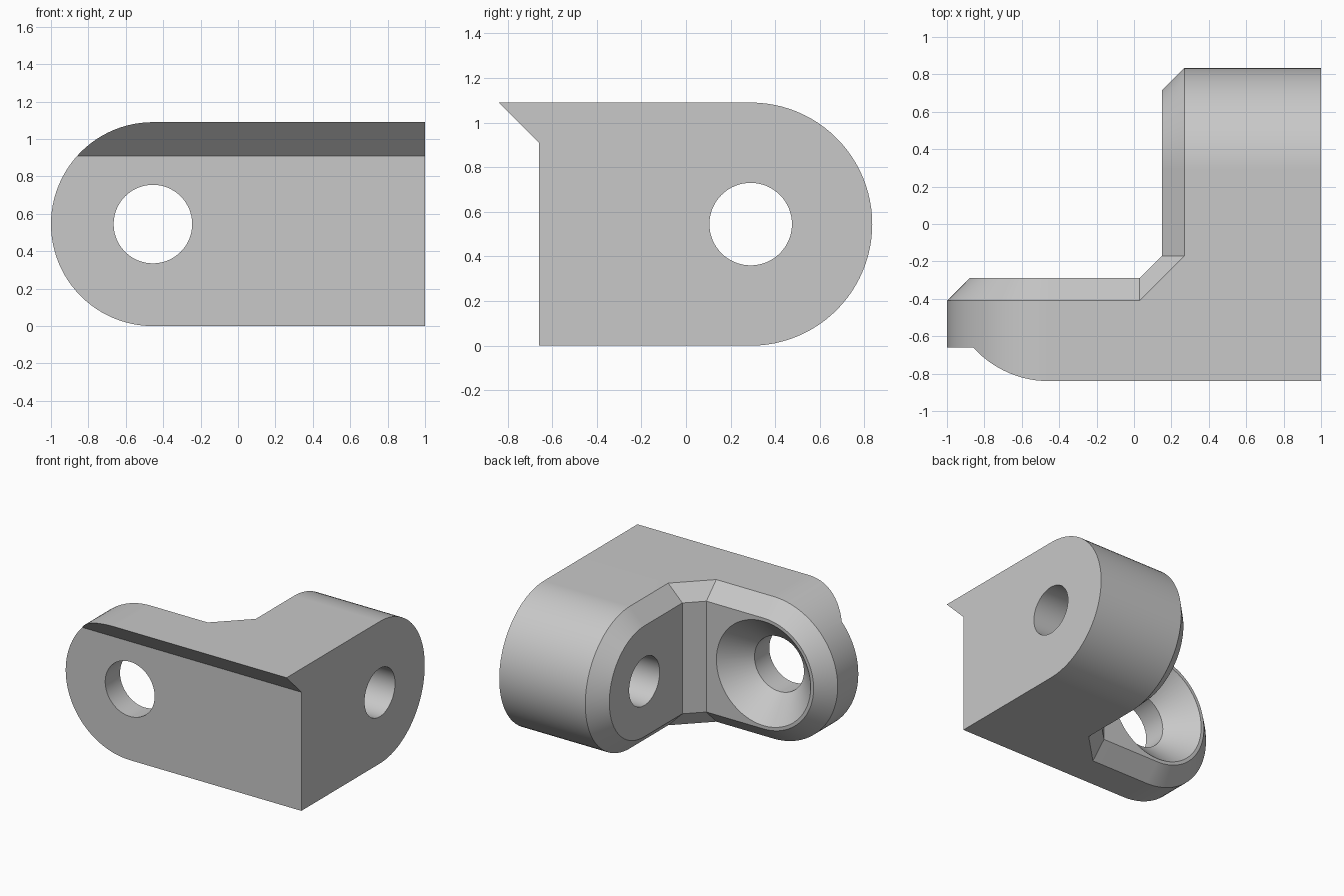
import bpy, bmesh, math
from mathutils import Vector

HEIGHT, RADIUS, BEVEL = 1.09, 0.545, 0.12
ARC = 48

cube = bpy.data.objects.get("Cube")
if cube:
    bpy.data.objects.remove(cube, do_unlink=True)

grey = bpy.data.materials.new("plain grey")
grey.use_nodes = True
colour = (0.58, 0.58, 0.58, 1)
grey.diffuse_color = colour
grey.node_tree.nodes["Principled BSDF"].inputs["Base Color"].default_value = colour


def finish(name, bm):
    bmesh.ops.recalc_face_normals(bm, faces=bm.faces[:])
    mesh = bpy.data.meshes.new(name)
    bm.to_mesh(mesh)
    bm.free()
    mesh.materials.append(grey)
    obj = bpy.data.objects.new(name, mesh)
    bpy.context.collection.objects.link(obj)
    return obj


def loft(name, loops):
    """Skin a row of equal point loops and cap both ends."""
    bm = bmesh.new()
    rings = [[bm.verts.new(p) for p in loop] for loop in loops]
    for a, b in zip(rings, rings[1:]):
        for i in range(len(a)):
            j = (i + 1) % len(a)
            bm.faces.new((a[i], a[j], b[j], b[i]))
    bm.faces.new(rings[0])
    bm.faces.new(rings[-1])
    return finish(name, bm)


def tongue(centre, end, inset=0):
    """Side profile: square at one end, half round at the other."""
    r = RADIUS - inset
    side = 1 if centre > end else -1
    pts = [(end, RADIUS - r)]
    for i in range(ARC + 1):
        a = math.pi * (i / ARC - 0.5)
        pts.append((centre + side * r * math.cos(a), RADIUS + r * math.sin(a)))
    return pts + [(end, RADIUS + r)]


def circle(centre, r):
    return [(centre + r * math.cos(a), RADIUS + r * math.sin(a))
            for a in (math.tau * i / 64 for i in range(64))]


def on_y(pts, y):
    return [(u, y, z) for u, z in pts]


def on_x(pts, x):
    return [(x, u, z) for u, z in pts]


def combine(target, tool, operation):
    mod = target.modifiers.new(operation, 'BOOLEAN')
    mod.operation, mod.solver, mod.object = operation, 'EXACT', tool
    tool.hide_render = True
    bpy.context.view_layer.update()
    graph = bpy.context.evaluated_depsgraph_get()
    mesh = bpy.data.meshes.new_from_object(target.evaluated_get(graph))
    target.modifiers.clear()
    target.data = mesh
    bpy.data.objects.remove(tool, do_unlink=True)


# Long arm, with its bevelled inner face
A, B = -0.455, 0.29
bracket = loft("corner_bracket", [
    on_y(tongue(A, 1), -0.84),
    on_y(tongue(A, 1), -0.41),
    on_y(tongue(A, 1, BEVEL), -0.29)])

# Cut the front back, leaving the sloped lip along the top
front = [(-0.66, -0.2), (-0.66, 0.91), (-0.96, 1.21), (-1.2, 1.21), (-1.2, -0.2)]
combine(bracket, loft("front_cutter", [on_x(front, -1.2), on_x(front, 1.2)]), 'DIFFERENCE')

# Short arm
short_arm = loft("short_arm", [
    on_x(tongue(B, -0.6), 1),
    on_x(tongue(B, -0.6), 0.27),
    on_x(tongue(B, -0.6, BEVEL), 0.15)])
combine(bracket, short_arm, 'UNION')

# Diagonal fillet in the inner corner
bm = bmesh.new()
for z in (0, HEIGHT):
    for x, y in ((0.03, -0.41), (0.27, -0.17), (0.5, -0.6)):
        bm.verts.new((x, y, z))
for z in (BEVEL, HEIGHT - BEVEL):
    for x, y in ((0.03, -0.29), (0.15, -0.17)):
        bm.verts.new((x, y, z))
bmesh.ops.convex_hull(bm, input=bm.verts[:])
combine(bracket, finish("corner_fillet", bm), 'UNION')

# Countersunk hole through the long arm, plain hole through the short one
sunk = [(0.21, -1), (0.21, -0.48), (0.41, -0.28)]
combine(bracket, loft("sunk_drill", [on_y(circle(A, r), y) for r, y in sunk]), 'DIFFERENCE')
combine(bracket, loft("plain_drill", [on_x(circle(B, 0.185), x) for x in (0, 1.2)]), 'DIFFERENCE')

# Tidy the joined surface and shade the round parts smooth
bm = bmesh.new()
bm.from_mesh(bracket.data)
bmesh.ops.remove_doubles(bm, verts=bm.verts[:], dist=0.0005)
bmesh.ops.dissolve_limit(bm, angle_limit=math.radians(0.5), verts=bm.verts[:], edges=bm.edges[:])
bm.to_mesh(bracket.data)
bm.free()
bpy.ops.object.select_all(action='DESELECT')
bracket.select_set(True)
bpy.context.view_layer.objects.active = bracket
bpy.ops.object.shade_smooth_by_angle(angle=math.radians(25))
weighted = bracket.modifiers.new("even_shading", 'WEIGHTED_NORMAL')
weighted.keep_sharp = True
